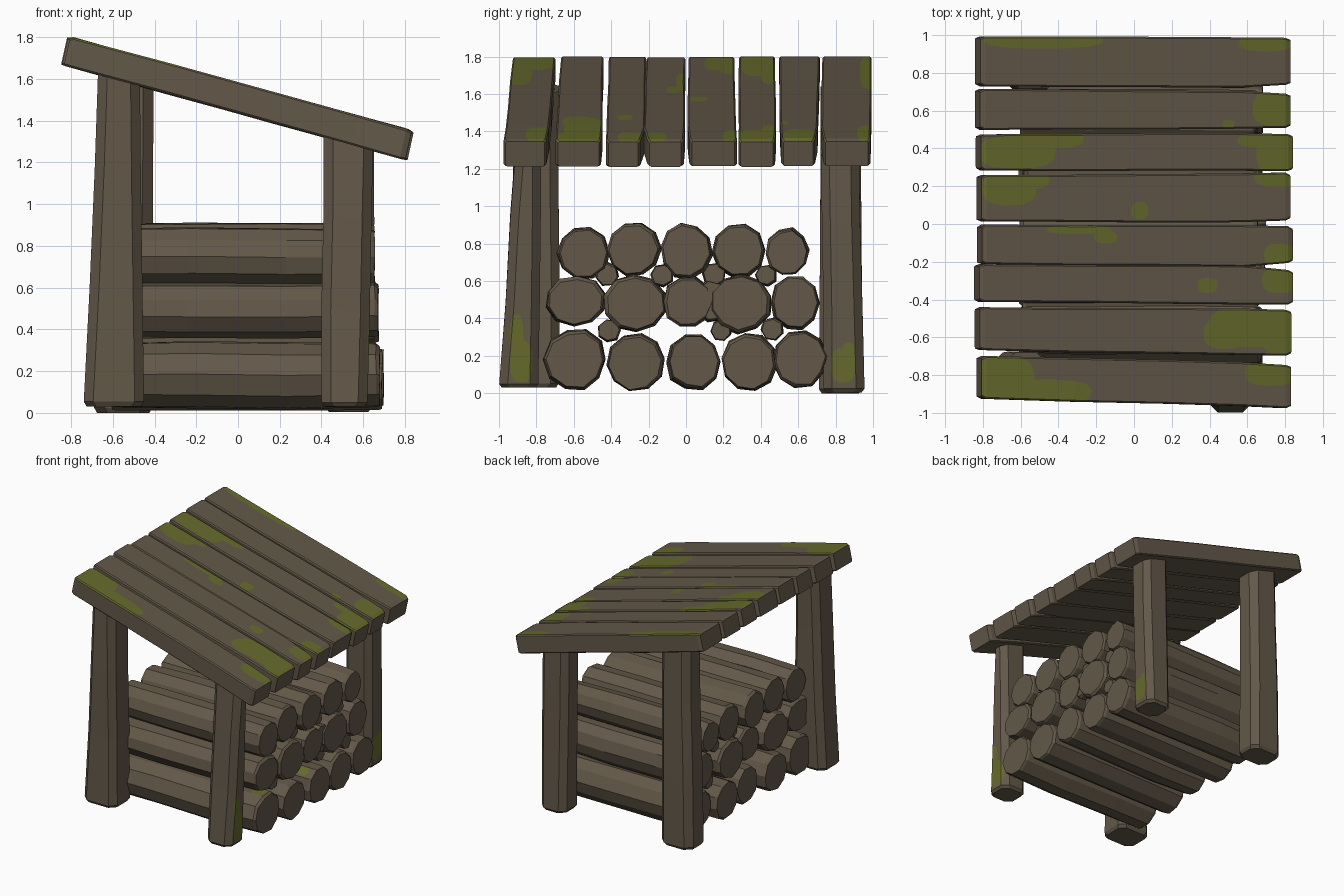
import bpy, bmesh, math, random
from mathutils import Vector

if "Cube" in bpy.data.objects:
    bpy.data.objects.remove(bpy.data.objects["Cube"])

random.seed(7)


def material(name, rgb):
    m = bpy.data.materials.new(name)
    m.diffuse_color = (*rgb, 1)
    m.use_nodes = True
    m.node_tree.nodes["Principled BSDF"].inputs["Base Color"].default_value = m.diffuse_color
    return m


WOOD = material("weathered_wood", (0.125, 0.098, 0.066))
MOSS = material("moss_green", (0.132, 0.146, 0.025))


def jit(a):
    return random.uniform(-a, a)


def loft(name, rings):
    """Skin a list of equally sized point rings and cap both ends."""
    bm = bmesh.new()
    vs = [[bm.verts.new(p) for p in r] for r in rings]
    n = len(rings[0])
    for a, b in zip(vs, vs[1:]):
        for i in range(n):
            j = (i + 1) % n
            bm.faces.new((a[i], a[j], b[j], b[i]))
    bm.faces.new(vs[0])
    bm.faces.new(vs[-1])
    bmesh.ops.recalc_face_normals(bm, faces=bm.faces[:])
    me = bpy.data.meshes.new(name)
    bm.to_mesh(me)
    bm.free()
    me.materials.append(WOOD)
    me.materials.append(MOSS)
    ob = bpy.data.objects.new(name, me)
    bpy.context.collection.objects.link(ob)
    return ob


def add_moss(ob, blobs, axis):
    """Cut rounded patches (u, v, ru, rv) into the faces pointing along an axis."""
    iu, iv = [i for i in range(3) if i != axis]
    bm = bmesh.new()
    bm.from_mesh(ob.data)
    for u, v, ru, rv in blobs:
        bm.normal_update()
        faces = [f for f in bm.faces if f.normal[axis] > 0.5]
        pts = []
        for k in range(14):
            t = math.tau * k / 14 + 0.1
            c, s = math.cos(t), math.sin(t)
            pts.append((u + 1.03 * ru * math.copysign(abs(c) ** 0.75, c),
                        v + 1.03 * rv * math.copysign(abs(s) ** 0.75, s)))
        for (u0, v0), (u1, v1) in zip(pts, pts[1:] + pts[:1]):
            co, no = Vector((0, 0, 0)), Vector((0, 0, 0))
            co[iu], co[iv] = u0, v0
            no[iu], no[iv] = v1 - v0, u0 - u1
            geom = set(faces)
            for f in faces:
                geom.update(f.edges)
                geom.update(f.verts)
            res = bmesh.ops.bisect_plane(bm, geom=list(geom), dist=1e-5,
                                         plane_co=co, plane_no=no.normalized())
            faces = [f for f in res["geom"] if isinstance(f, bmesh.types.BMFace)
                     and (f.calc_center_median() - co).dot(no) < 0]
            if not faces:
                break
        for f in faces:
            f.material_index = 1
    bm.to_mesh(ob.data)
    bm.free()


def rect_ring(a0, a1, b0, b1, c):
    """Chamfered rectangle as eight 2D points."""
    return [(a0 + c, b0), (a1 - c, b0), (a1, b0 + c), (a1, b1 - c),
            (a1 - c, b1), (a0 + c, b1), (a0, b1 - c), (a0, b0 + c)]


def roof_top(x):
    return 1.805 - 0.274 * (x + 0.81)


# Roof planks: y range at the high end, near the low end and at the low end, then moss patches
PLANKS = [
    ((.73, .995), (.725, .99), (.735, .985),
     [(-.48, .975, .31, .045), (.7, .96, .14, .045)]),
    ((.50, .715), (.505, .705), (.51, .69),
     [(.75, .61, .12, .09), (.5, .525, .03, .025)]),
    ((.285, .475), (.28, .482), (.28, .475),
     [(-.62, .38, .2, .085), (-.45, .45, .18, .05),
      (.77, .37, .12, .11), (.68, .44, .13, .035)]),
    ((.012, .26), (.008, .27), (.02, .27),
     [(-.66, .19, .14, .09), (-.62, .23, .17, .05), (.78, .25, .14, .055),
      (.03, .07, .045, .045)]),
    ((-.214, -.005), (-.224, -.006), (-.205, -.015),
     [(-.29, -.03, .17, .022), (-.15, -.07, .06, .032), (.77, -.16, .08, .055)]),
    ((-.412, -.212), (-.423, -.216), (-.425, -.245),
     [(.39, -.325, .05, .04), (.77, -.3, .09, .065)]),
    ((-.67, -.44), (-.69, -.45), (-.695, -.455),
     [(.65, -.54, .25, .11), (.48, -.58, .11, .08), (.78, -.6, .1, .09)]),
    ((-.925, -.70), (-.965, -.73), (-.975, -.745),
     [(-.68, -.82, .15, .12), (-.48, -.89, .25, .065), (.72, -.79, .13, .065)]),
]
KNEE = .84
for n, (hi, mid, lo, blobs) in enumerate(PLANKS):
    x0, x1 = -0.81 + jit(.01), 0.835 + jit(.008)
    rings = []
    for t in (0, .015, .3, .6, KNEE, .985, 1):
        x = x0 + (x1 - x0) * t
        end = t in (0, 1)
        a, b, s = (hi, mid, t / KNEE) if t < KNEE else (mid, lo, (t - KNEE) / (1 - KNEE))
        w = 0 if end else .003
        c = .018 if end else 0
        y0 = a[0] + (b[0] - a[0]) * s + c * .6 + jit(w)
        y1 = a[1] + (b[1] - a[1]) * s - c * .6 + jit(w)
        th = .138 + .004 * t
        top = roof_top(x) - c * .5 + jit(w)
        ring = rect_ring(y0, y1, -th + c * .5, 0, .008)
        rings.append([(x + .22 * z, y, top + z) for y, z in ring])
    add_moss(loft(f"roof_plank_{n + 1}", rings), blobs, 2)

# Corner posts: bottom rectangle, top rectangle (x0, x1, y0, y1), foot height, chamfer
POSTS = {
    "front_high_post": ((-.74, -.45, -.93, -.68), (-.67, -.47, -.92, -.68), .03, .045),
    "back_high_post": ((-.69, -.41, .71, .94), (-.66, -.405, .72, .93), 0, .05),
    "front_low_post": ((.40, .62, -1.0, -.79), (.41, .648, -.91, -.775), .03, .045),
    "back_low_post": ((.42, .64, .735, .955), (.42, .652, .72, .925), .005, .045),
}
POST_MOSS = {
    "front_low_post": [(-.88, .17, .06, .11), (-.905, .3, .035, .12)],
    "back_low_post": [(.84, .15, .065, .09), (.87, .2, .035, .07)],
}
for name, (lo, hi, foot, cham) in POSTS.items():
    rings = []
    for t in (0, .015, .35, .7, 1):
        x0, x1, y0, y1 = (p + (q - p) * t + (jit(.005) if 0.1 < t < 1 else 0)
                          for p, q in zip(lo, hi))
        c = .015 if t == 0 else 0
        ring = rect_ring(x0 + c, x1 - c, y0 + c, y1 - c, cham)
        rings.append([(x, y, foot + (roof_top(x) - .11 - foot) * t) for x, y in ring])
    ob = loft(name, rings)
    if name in POST_MOSS:
        add_moss(ob, POST_MOSS[name], 0)


def log(name, y, z, r, x0, x1, sides=10, ry=1.0):
    """Rough log along x, slightly thicker in the middle, with chamfered ends."""
    prof = [1.01 + jit(.04) for _ in range(sides)]
    turn = random.random()
    rings = []
    for x, k in ((x0, .93), (x0 + .018, 1), (x0 * .4, 1.04), (x1 * .35, 1.04),
                 (x1 - .018, 1), (x1, .93)):
        dy, dz = jit(.004), jit(.004)
        ring = []
        for i, p in enumerate(prof):
            a = math.tau * (i + turn) / sides
            q = r * k * (p + jit(.02))
            ring.append((x + jit(.003), y + dy + q * ry * math.cos(a),
                         max(.012, z + dz + q * math.sin(a))))
        rings.append(ring)
    return loft(name, rings)


# Stacked firewood: right end of the row, then (y, z, radius, width factor)
ROWS = {
    "bottom": (.69, [(-.59, .18, .157, 1), (-.27, .165, .152, 1), (.04, .17, .145, .95),
                     (.34, .165, .148, .97), (.61, .18, .147, .95)]),
    "middle": (.66, [(-.59, .495, .128, 1.22), (-.27, .48, .15, 1.08), (.01, .485, .135, .95),
                     (.29, .48, .148, 1.08), (.585, .485, .142, .88)]),
    "top": (.65, [(-.55, .75, .133, 1), (-.28, .77, .14, .97), (.0, .76, .143, .92),
                  (.28, .76, .138, 1), (.54, .755, .122, .93)]),
}
LOG_MOSS = {("bottom", 0): (.6, -.58, .05, .06), ("bottom", 2): (.6, -.03, .04, .03)}
for row, (end, logs) in ROWS.items():
    for n, (y, z, r, ry) in enumerate(logs):
        ob = log(f"{row}_log_{n + 1}", y, z, r, -.585 + jit(.03), end + jit(.015), ry=ry)
        if (row, n) in LOG_MOSS:
            add_moss(ob, [LOG_MOSS[row, n]], 2)

# Thin sticks wedged between the logs
STICKS = [(-.41, .335, .06, .6), (.19, .335, .055, .6), (.46, .345, .06, .64),
          (-.42, .635, .06, .6), (-.13, .63, .06, .58), (.14, .49, .11, .65),
          (.15, .635, .06, .6), (.43, .63, .055, .6)]
for n, (y, z, r, x1) in enumerate(STICKS):
    log(f"wedged_stick_{n + 1}", y, z, r, -.53 + jit(.03), x1, 7)
